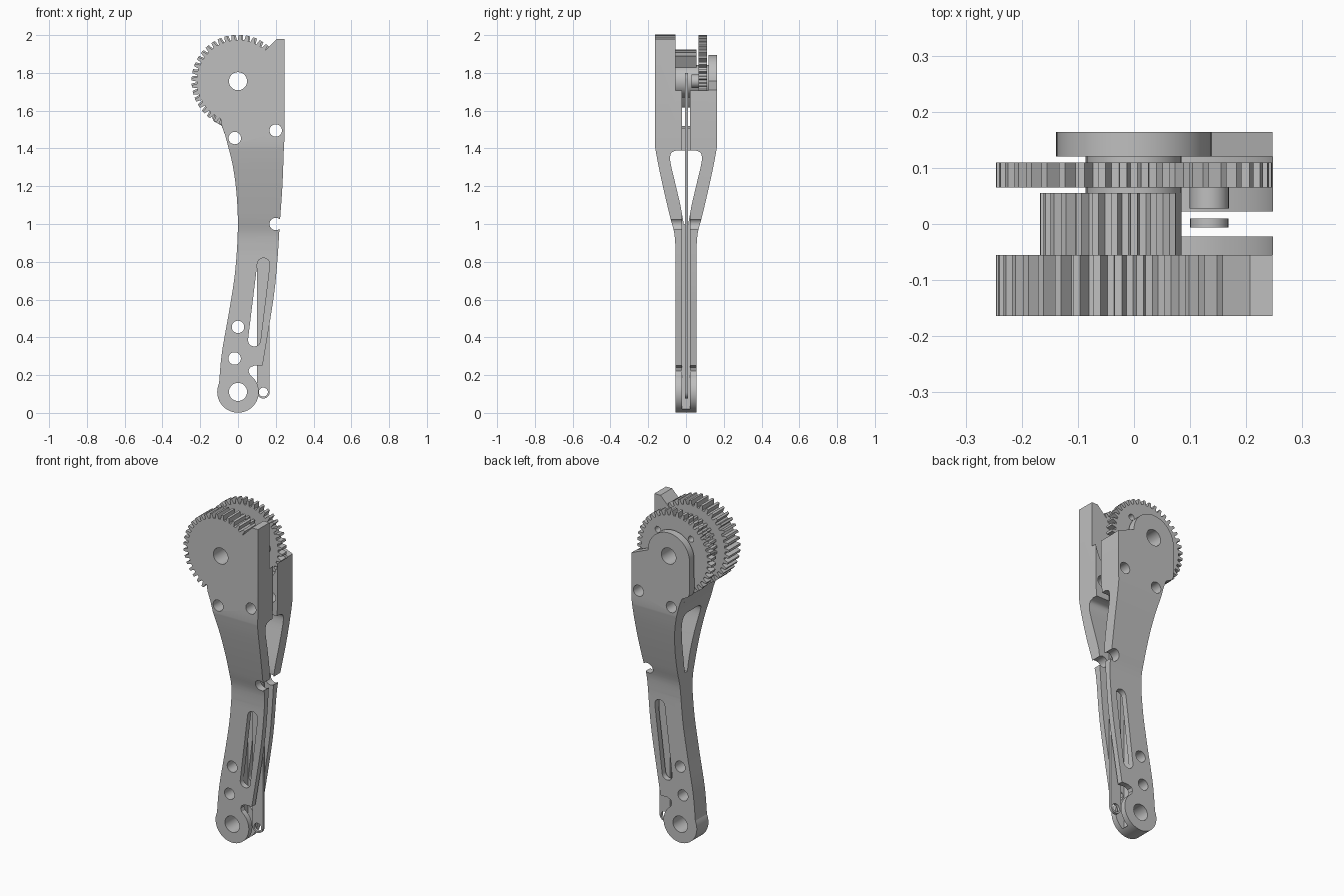
import bpy, bmesh
from math import sin, cos, pi, radians

cube = bpy.data.objects.get("Cube")
if cube:
    bpy.data.objects.remove(cube, do_unlink=True)

AXIS = 1.756          # height of the gear axle
FOOT = 0.111          # height of the foot pivot

grey = bpy.data.materials.new("machined_grey")
grey.use_nodes = True
COLOUR = (0.52, 0.52, 0.52, 1)
grey.diffuse_color = COLOUR
grey.node_tree.nodes["Principled BSDF"].inputs["Base Color"].default_value = COLOUR


def prism(name, outlines, lo, hi, axis="y"):
    """Extrude (horizontal, z) outlines along y or x into one object."""
    bm = bmesh.new()
    for pts in outlines:
        at = lambda p, d: (p[0], d, p[1]) if axis == "y" else (d, p[0], p[1])
        a = [bm.verts.new(at(p, lo)) for p in pts]
        b = [bm.verts.new(at(p, hi)) for p in pts]
        bm.faces.new(a)
        bm.faces.new(b[::-1])
        for i in range(len(pts)):
            j = (i + 1) % len(pts)
            bm.faces.new((a[j], a[i], b[i], b[j]))
    bmesh.ops.recalc_face_normals(bm, faces=bm.faces)
    mesh = bpy.data.meshes.new(name)
    bm.to_mesh(mesh)
    bm.free()
    mesh.materials.append(grey)
    obj = bpy.data.objects.new(name, mesh)
    bpy.context.collection.objects.link(obj)
    return obj


def combine(obj, other, operation="DIFFERENCE"):
    """Apply a boolean, then discard the other solid."""
    mod = obj.modifiers.new("cut", "BOOLEAN")
    mod.operation, mod.solver, mod.object = operation, "EXACT", other
    bpy.context.view_layer.update()
    graph = bpy.context.evaluated_depsgraph_get()
    mesh = bpy.data.meshes.new_from_object(obj.evaluated_get(graph))
    obj.modifiers.clear()
    obj.data = mesh
    bpy.data.objects.remove(other, do_unlink=True)


def arc(x, z, r, start, end, n=24):
    steps = [radians(start + (end - start) * i / n) for i in range(n + 1)]
    return [(x + r * cos(a), z + r * sin(a)) for a in steps]


def circle(x, z, r, n=32):
    return arc(x, z, r, 0, 360 * (n - 1) / n, n - 1)


def teeth(root, tip, count, start, end):
    """Trapezoid teeth about the axle, from start to end in degrees."""
    pitch = 360 / count
    pts = []
    for i in range(int(abs(end - start) / pitch + 0.01)):
        for f, r in ((0, root), (0.18, root), (0.33, tip), (0.67, tip), (0.82, root)):
            a = radians(start + (1 if end > start else -1) * (i + f) * pitch)
            pts.append((r * cos(a), AXIS + r * sin(a)))
    return pts


def smooth(pts, n=6):
    """Catmull-Rom curve through a few points."""
    p = [pts[0]] + pts + [pts[-1]]
    out = []
    for i in range(1, len(p) - 2):
        for k in range(n):
            t = k / n
            out.append(tuple(0.5 * (2 * b + (c - a) * t + (2 * a - 5 * b + 4 * c - d) * t * t
                                    + (3 * b - a - 3 * c + d) * t ** 3)
                             for a, b, c, d in zip(*p[i - 1:i + 3])))
    return out + [pts[-1]]


# Lower leg: front outline crossed with the flared side outline
SPLIT = 1.41
left = smooth([(-0.1, 0.16), (-0.085, 0.32), (-0.045, 0.55), (-0.015, 0.75),
               (-0.001, 0.97), (-0.007, 1.15), (-0.026, 1.3), (-0.052, SPLIT)])
right = smooth([(0.243, SPLIT), (0.235, 1.2), (0.221, 1.0), (0.208, 0.8),
                (0.187, 0.6), (0.13, 0.25)])
ankle = [(0.085, 0.25), (0.063, 0.24), (0.056, 0.222)]
leg = prism("leg_body", [left + right + ankle + arc(0, FOOT, 0.11, 55, -205, 40)], -0.3, 0.3)
flare = smooth([(0.055, 0.86), (0.062, 0.95), (0.085, 1.04), (0.118, 1.18),
                (0.148, 1.32), (0.164, SPLIT)])
side = [(0.055, -0.1)] + flare + [(0.164, 1.5)]
combine(leg, prism("side", [side + [(-y, z) for y, z in side[::-1]]], -1, 1, "x"), "INTERSECT")

# Teardrop opening through the flared part
drop = smooth([(0.012, 1.0), (0.03, 1.1), (0.058, 1.22), (0.083, 1.33), (0.078, 1.375), (0.05, 1.39)])
combine(leg, prism("teardrop", [drop + [(-y, z) for y, z in drop[::-1]]], -1, 1, "x"))

# Upper housing: toothed front wall, cleared core and rounded back wall
waist = [(-0.052, SPLIT), (-0.068, 1.47), (-0.086, 1.52)]
corner = [(0.247, 1.46), (0.243, SPLIT)]
front = (waist + teeth(0.218, 0.246, 40, 245, 47)
         + [(0.147, 1.92), (0.207, 1.98), (0.247, 1.98)] + corner)
core = waist[:2] + arc(0, AXIS, 0.252, 250, 349, 30) + corner
back = (waist + [(-0.13, 1.545), (-0.139, 1.57)] + arc(0, AXIS, 0.138, 180, 0)
        + [(0.247, 1.71)] + corner)
for outline, lo, hi in ((front, -0.164, -0.055), (core, -0.055, 0.12), (back, 0.12, 0.164)):
    combine(leg, prism("wall", [outline], lo, hi), "UNION")

# Channel for the push rod, open along the left side
combine(leg, prism("channel", [[(-0.022, 0.02), (0.022, 0.02), (0.022, 1.8), (-0.022, 1.8)]],
                   0.05, 0.5, "x"))

# Bolt holes, pivots and the slanted slot
bolts = [(-0.017, 1.455), (0.2, 1.495), (0.2, 1.0), (0, 0.455), (-0.018, 0.288)]
holes = [circle(x, z, 0.033) for x, z in bolts]
holes += [circle(0, AXIS, 0.048), circle(0, FOOT, 0.048)]
holes.append(arc(0.135, 0.787, 0.033, -7, 173, 12) + arc(0.086, 0.385, 0.033, 173, 353, 12))
combine(leg, prism("holes", holes, -0.5, 0.5))

# Rear gear with lightening holes
bore = [circle(0, AXIS, 0.048)]
gear = prism("rear_gear", [teeth(0.218, 0.246, 40, 0, 360)], 0.065, 0.11)
lightening = [circle(0.155 * cos(a), AXIS + 0.155 * sin(a), 0.018, 16)
              for a in (pi / 4 + i * pi / 2 for i in range(4))]
combine(gear, prism("bore", bore + lightening, -0.5, 0.5))

# Toothed sector between the walls, with its round hub
sector = prism("sector_gear", [teeth(0.15, 0.168, 30, 60, 240) + arc(0, AXIS, 0.085, 240, 420)],
               -0.055, 0.055)
combine(sector, prism("bore", bore, -0.5, 0.5))

# Hub spacers on both faces of the rear gear
for name, lo, hi in (("inner_spacer", 0.055, 0.065), ("outer_spacer", 0.11, 0.12)):
    spacer = prism(name, [circle(0, AXIS, 0.085)], lo, hi)
    combine(spacer, prism("bore", bore, -0.5, 0.5))

# Crank pin and push rod
prism("crank_pin", [circle(0.134, AXIS, 0.035)], 0.028, 0.065)
rod = prism("push_rod", [arc(0.134, 1.765, 0.034, 0, 180, 16) + arc(0.134, 0.11, 0.034, 180, 360, 16)],
            -0.006, 0.01)
combine(rod, prism("eyes", [circle(0.134, 0.11, 0.024), circle(0.134, 1.765, 0.018)], -0.5, 0.5))

# Smooth the curved walls while keeping sharp edges
bpy.ops.object.select_all(action="DESELECT")
for obj in bpy.context.collection.objects:
    if obj.type == "MESH" and grey.name in obj.data.materials:
        obj.select_set(True)
        bpy.context.view_layer.objects.active = obj
bpy.ops.object.shade_smooth_by_angle(angle=radians(25))
